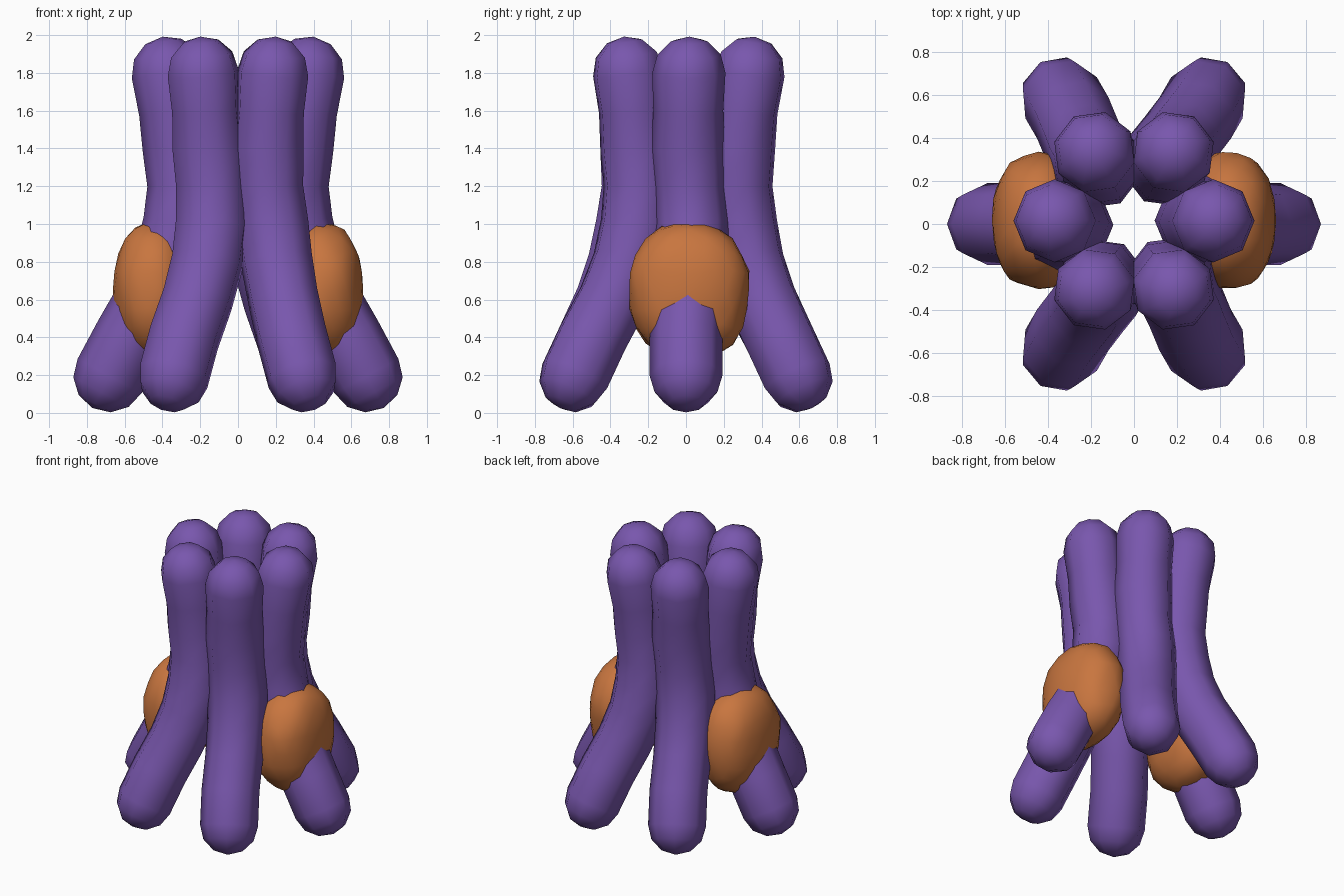
import bpy, bmesh, math
from mathutils import Vector, noise

if "Cube" in bpy.data.objects:
    bpy.data.objects.remove(bpy.data.objects["Cube"])

def material(name, rgb):
    m = bpy.data.materials.new(name)
    m.diffuse_color = (*rgb, 1)
    m.use_nodes = True
    m.node_tree.nodes["Principled BSDF"].inputs["Base Color"].default_value = m.diffuse_color
    return m

purple = material("purple", (0.19, 0.095, 0.42))
orange = material("orange", (0.58, 0.18, 0.05))

def finish(bm, name, mat):
    bmesh.ops.recalc_face_normals(bm, faces=bm.faces)
    for f in bm.faces:
        f.smooth = True
    me = bpy.data.meshes.new(name)
    bm.to_mesh(me)
    bm.free()
    me.materials.append(mat)
    ob = bpy.data.objects.new(name, me)
    bpy.context.collection.objects.link(ob)
    return ob

# Centre line of a rod: distance from the axis, sideways drift, height, tube radius
PATH = [(0.68, 0.0, 0.195, 0.192), (0.57, 0.0, 0.4, 0.192), (0.455, 0.015, 0.6, 0.192),
        (0.36, 0.025, 0.8, 0.196), (0.305, 0.025, 1.0, 0.198), (0.288, 0.01, 1.2, 0.192),
        (0.31, 0.0, 1.4, 0.195), (0.34, 0.0, 1.6, 0.185), (0.37, 0.0, 1.8, 0.194)]
SIDES = 8

def rod(name, angle):
    out = Vector((math.cos(angle), math.sin(angle), 0))
    side = Vector((-out.y, out.x, 0))
    up = Vector((0, 0, 1))
    # The four front and back rods stay a little further out at the waist
    spread = 0.02 * abs(math.sin(angle))
    pts = [out * (r + spread * max(0, 1 - abs(z - 1.1) / 0.5)) + side * d + up * z
           + Vector((0, 0.015 * max(0, z - 0.8), 0)) for r, d, z, _ in PATH]
    n = len(pts)
    tangents = [(pts[min(i + 1, n - 1)] - pts[max(i - 1, 0)]).normalized() for i in range(n)]
    # Rings: rounded foot, body, rounded top
    r0, r1 = PATH[0][3], PATH[-1][3]
    caps = [math.radians(a) for a in (30, 60)]
    rings = [(pts[0] - tangents[0] * r0 * math.sin(a), tangents[0], r0 * math.cos(a))
             for a in reversed(caps)]
    rings += [(p, t, s[3]) for p, t, s in zip(pts, tangents, PATH)]
    rings += [(pts[-1] + tangents[-1] * r1 * math.sin(a), tangents[-1], r1 * math.cos(a))
              for a in caps]
    bm = bmesh.new()
    loops = []
    for c, t, r in rings:
        u = side.cross(t).normalized()
        loops.append([bm.verts.new(c + r * (u * math.cos(k * math.tau / SIDES)
                                            + side * math.sin(k * math.tau / SIDES)))
                      for k in range(SIDES)])
    for a, b in zip(loops, loops[1:]):
        for k in range(SIDES):
            j = (k + 1) % SIDES
            bm.faces.new((a[k], a[j], b[j], b[k]))
    for loop, tip in ((loops[0], pts[0] - tangents[0] * r0),
                      (loops[-1], pts[-1] + tangents[-1] * r1)):
        v = bm.verts.new(tip)
        for k in range(SIDES):
            bm.faces.new((loop[k], loop[(k + 1) % SIDES], v))
    return finish(bm, name, purple)

# Six splayed rods around the central pore
for i in range(6):
    rod(f"rod_{i + 1}", i * math.pi / 3)

# Two lumpy pads, one around the left rod and one around the right
def pad(name, sx):
    bm = bmesh.new()
    bmesh.ops.create_icosphere(bm, subdivisions=3, radius=1)
    for v in bm.verts:
        p = v.co.copy()
        # Slightly squared ellipsoid outline with a little surface noise
        p /= (abs(p.y) ** 2.3 + abs(p.z) ** 2.3 + abs(p.x) ** 2.3) ** (1 / 2.3)
        p *= 1 + 0.05 * noise.noise(v.co * 2.2 + Vector((3 * sx, 1, 5)))
        v.co = Vector((sx * 0.445 + p.x * 0.215, 0.015 + p.y * 0.317, 0.645 + p.z * 0.365))
    return finish(bm, name, orange)

pad("left_pad", -1)
pad("right_pad", 1)
